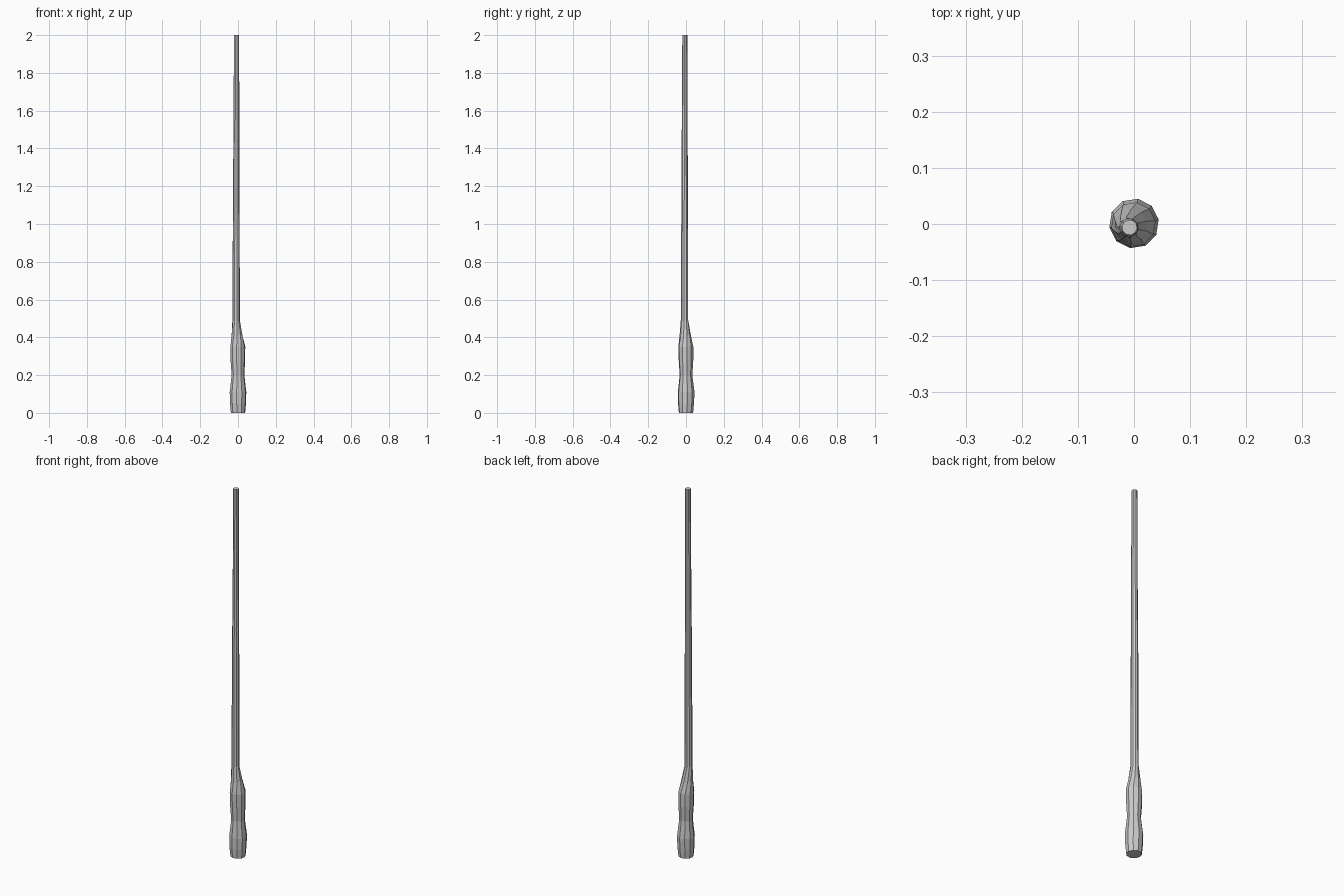
import bpy, bmesh, math

if "Cube" in bpy.data.objects:
    bpy.data.objects.remove(bpy.data.objects["Cube"])

SIDES = 10


def loft(name, sections):
    """Skin a stack of polygon rings: (z, centre x, centre y, radius, turn in degrees)."""
    bm = bmesh.new()
    rings = []
    for z, cx, cy, r, turn in sections:
        ring = []
        for i in range(SIDES):
            a = math.radians(9 + turn) + math.tau * i / SIDES
            ring.append(bm.verts.new((cx + r * math.cos(a), cy + r * math.sin(a), z)))
        rings.append(ring)
    for lo, hi in zip(rings, rings[1:]):
        for i in range(SIDES):
            j = (i + 1) % SIDES
            bm.faces.new((lo[i], lo[j], hi[j], hi[i]))
    bm.faces.new(rings[0][::-1])
    bm.faces.new(rings[-1])
    mesh = bpy.data.meshes.new(name)
    bm.to_mesh(mesh)
    bm.free()
    obj = bpy.data.objects.new(name, mesh)
    bpy.context.collection.objects.link(obj)
    return obj


# Waisted grip flowing into a thin, slightly off-centre tapering shaft
loft("tapered_rod_with_grip", [
    (0.00, 0.000, 0.000, 0.038, 0),
    (0.05, 0.000, 0.000, 0.043, 0),
    (0.11, 0.000, 0.001, 0.0445, 0),
    (0.20, 0.000, 0.000, 0.034, 0),
    (0.28, -0.001, 0.000, 0.039, 0),
    (0.35, -0.001, -0.001, 0.040, 0),
    (0.41, -0.005, -0.004, 0.030, 10),
    (0.49, -0.010, -0.008, 0.020, 20),
    (1.20, -0.009, -0.007, 0.0175, 20),
    (1.55, -0.008, -0.007, 0.0155, 20),
    (2.00, -0.008, -0.006, 0.0138, 20),
])
